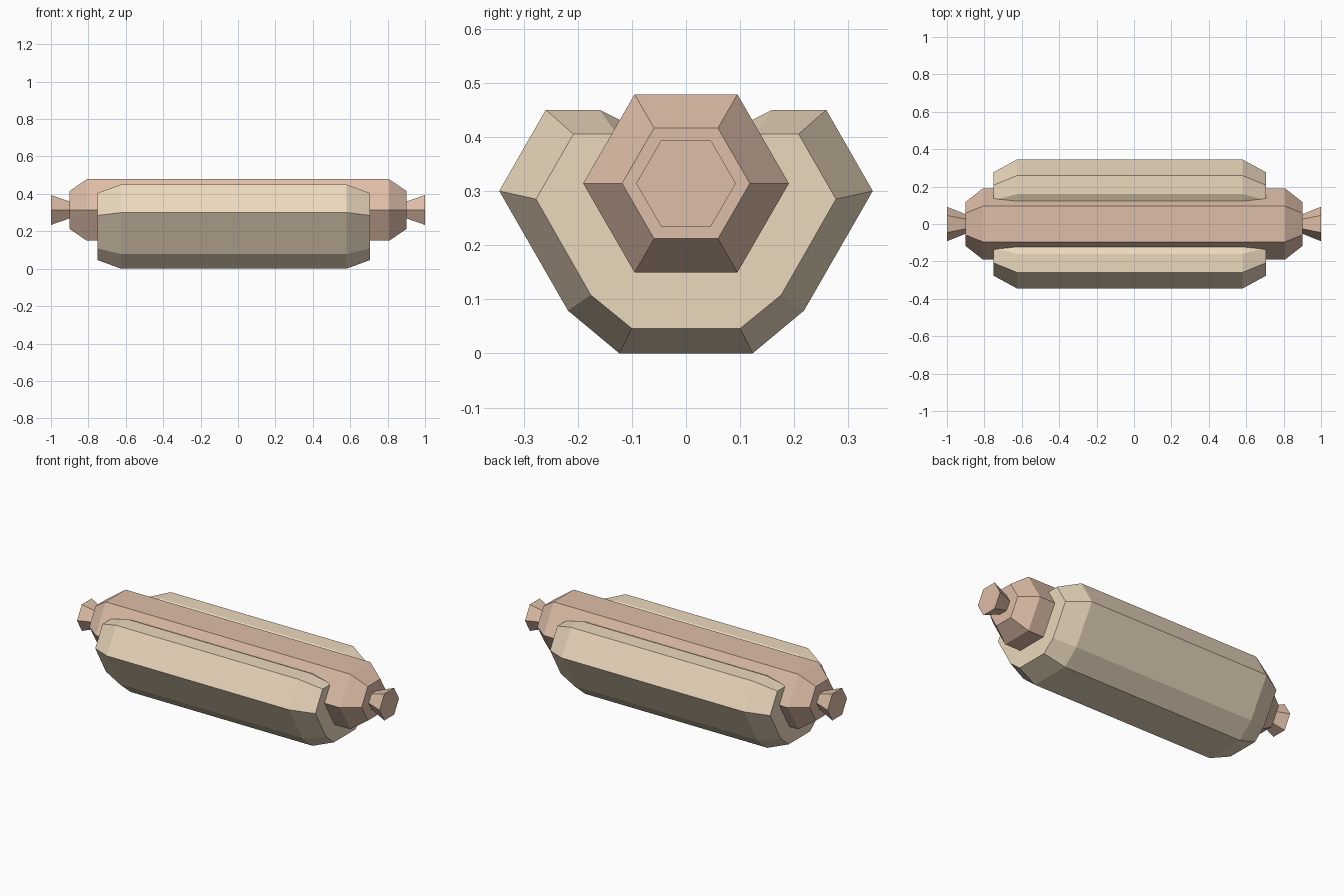
import bpy, bmesh
from math import cos, sin, pi

if "Cube" in bpy.data.objects:
    bpy.data.objects.remove(bpy.data.objects["Cube"])


def loft(name, sections, color):
    """Skin a list of (x, [(y, z), ...]) cross-sections along x, capped at both ends."""
    bm = bmesh.new()
    rings = [[bm.verts.new((x, y, z)) for y, z in pts] for x, pts in sections]
    n = len(rings[0])
    for a, b in zip(rings, rings[1:]):
        for i in range(n):
            j = (i + 1) % n
            bm.faces.new((a[i], a[j], b[j], b[i]))
    bm.faces.new(rings[0][::-1])
    bm.faces.new(rings[-1])
    bmesh.ops.recalc_face_normals(bm, faces=bm.faces)
    mesh = bpy.data.meshes.new(name)
    bm.to_mesh(mesh)
    bm.free()
    mat = bpy.data.materials.new(name + "_color")
    mat.diffuse_color = (*color, 1)
    mat.use_nodes = True
    mat.node_tree.nodes["Principled BSDF"].inputs["Base Color"].default_value = mat.diffuse_color
    mesh.materials.append(mat)
    obj = bpy.data.objects.new(name, mesh)
    bpy.context.collection.objects.link(obj)
    return obj


def hexagon(r, zc=0.314):
    return [(r * cos(i * pi / 3), zc + r * sin(i * pi / 3)) for i in range(6)]


def mirrored(half):
    """Half profile running from the centre of the groove round to the base."""
    return half + [(-y, z) for y, z in reversed(half) if y > 0]


# Sausage: hexagonal body with pinched necks and flared tips
half_sausage = [(0.808, 0.19), (0.9, 0.118), (0.9, 0.052), (1.0, 0.092)]
stations = [(-x, r) for x, r in reversed(half_sausage)] + half_sausage
loft("sausage", [(x, hexagon(r)) for x, r in stations], (0.73, 0.51, 0.39))

# Bun: open-topped faceted profile with chamfered ends
full = mirrored([(0, 0.37), (0.16, 0.45), (0.259, 0.45), (0.345, 0.3),
                 (0.218, 0.079), (0.123, 0.0)])
end = mirrored([(0, 0.34), (0.128, 0.405), (0.208, 0.405), (0.277, 0.285),
                (0.176, 0.108), (0.1, 0.046)])
loft("bun", [(-0.75, end), (-0.625, full), (0.58, full), (0.705, end)],
     (0.83, 0.69, 0.51))
